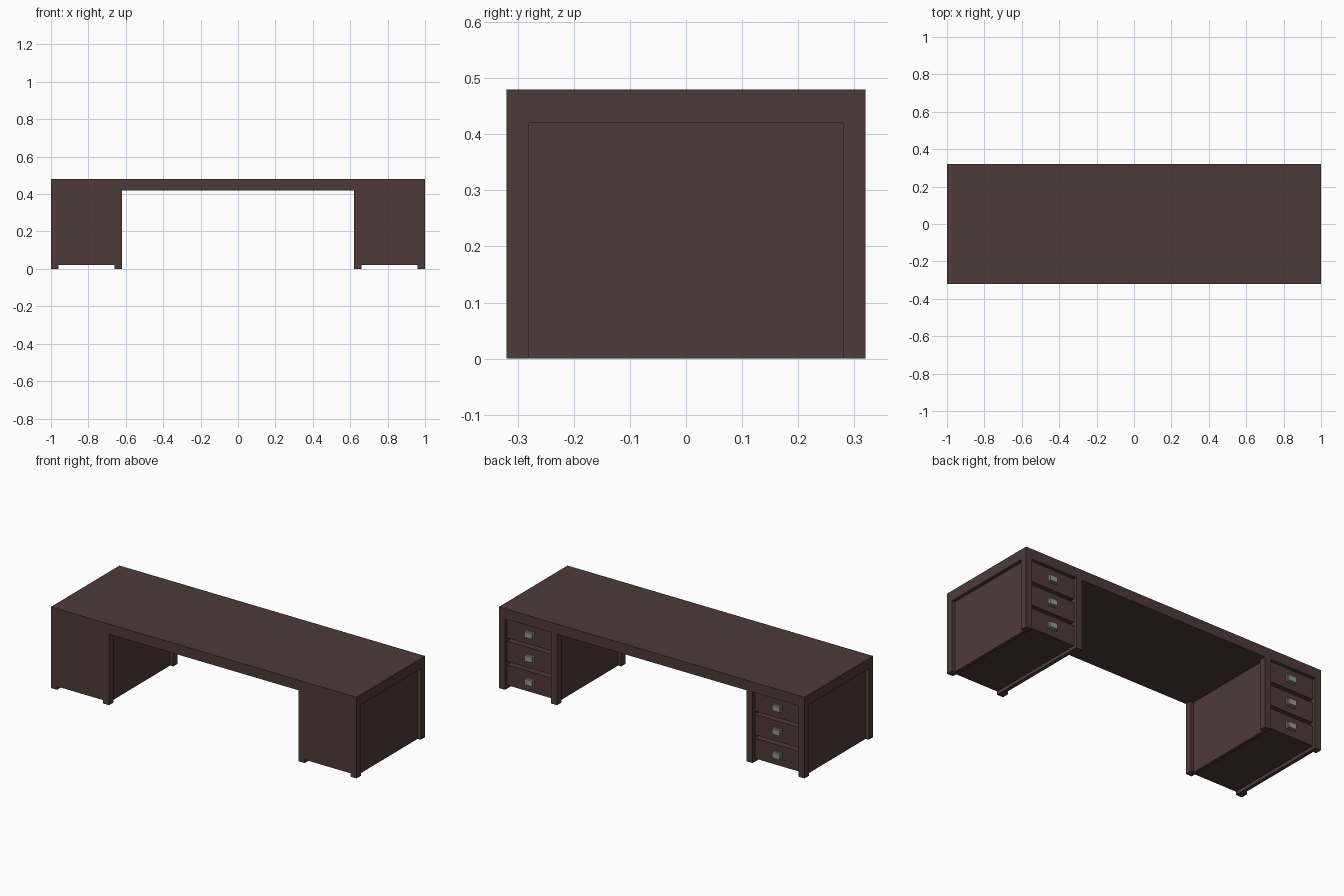
import bpy
from mathutils import Vector

cube = bpy.data.objects.get("Cube")
if cube:
    bpy.data.objects.remove(cube, do_unlink=True)


def material(name, rgb):
    m = bpy.data.materials.new(name)
    m.use_nodes = True
    m.diffuse_color = (*rgb, 1)
    bsdf = m.node_tree.nodes["Principled BSDF"]
    bsdf.inputs["Base Color"].default_value = (*rgb, 1)
    bsdf.inputs["Roughness"].default_value = 0.6
    return m


wood = material("dark wood", (0.076, 0.042, 0.041))
metal = material("brushed metal", (0.30, 0.32, 0.29))


def box(name, x, y, z, mat=wood):
    """Box from (min, max) pairs, with its origin at its centre."""
    centre = Vector([(a + b) / 2 for a, b in (x, y, z)])
    corners = [Vector((i, j, k)) - centre for i in x for j in y for k in z]
    faces = [(0, 1, 3, 2), (4, 6, 7, 5), (0, 4, 5, 1),
             (2, 3, 7, 6), (0, 2, 6, 4), (1, 5, 7, 3)]
    mesh = bpy.data.meshes.new(name)
    mesh.from_pydata(corners, [], faces)
    mesh.materials.append(mat)
    obj = bpy.data.objects.new(name, mesh)
    obj.location = centre
    bpy.context.collection.objects.link(obj)
    return obj


# Overall sizes
HALF_W, HALF_D, TOP, UNDER = 1.0, 0.32, 0.48, 0.42
LEG, RECESS, FLOOR = 0.04, 0.02, 0.02
INNER = 0.62                      # knee-space side of each pedestal
DRAWER_H, DRAWER_GAP = 0.12, 0.02

box("desk_top", (-HALF_W, HALF_W), (-HALF_D, HALF_D), (UNDER, TOP))


def pedestal(side, s):
    def part(name, x, y, z, mat=wood):
        return box(f"{side}_{name}", tuple(sorted((s * x[0], s * x[1]))), y, z, mat)

    x_in, x_out = INNER + LEG, HALF_W - LEG
    # Corner legs
    for where, x in (("inner", (INNER, x_in)), ("outer", (x_out, HALF_W))):
        part(f"{where}_front_leg", x, (-HALF_D, -HALF_D + LEG), (0, UNDER))
        part(f"{where}_back_leg", x, (HALF_D - LEG, HALF_D), (0, UNDER))
    # Recessed side panels between the legs
    for where, x in (("inner", (INNER + RECESS, x_in)),
                     ("outer", (x_out, HALF_W - RECESS))):
        part(f"{where}_side_panel", x, (-HALF_D + LEG, HALF_D - LEG), (0, UNDER))
    # Closed front, flush with the legs, and the carcass behind it
    part("front_panel", (x_in, x_out), (-HALF_D, -HALF_D + LEG), (FLOOR, UNDER))
    part("carcass", (x_in, x_out), (-HALF_D + LEG, 0.24), (FLOOR, UNDER))

    # Three drawers with metal pulls
    face_y = HALF_D - RECESS
    cx = (x_in + x_out) / 2
    for i in range(3):
        z0 = FLOOR + i * (DRAWER_H + DRAWER_GAP)
        part(f"drawer_{i + 1}", (x_in, x_out), (0.24, face_y), (z0, z0 + DRAWER_H))
        zc = z0 + DRAWER_H / 2
        part(f"pull_plate_{i + 1}", (cx - 0.03, cx + 0.03),
             (face_y, face_y + 0.006), (zc - 0.02, zc + 0.02), metal)
        part(f"pull_grip_{i + 1}", (cx - 0.024, cx + 0.024),
             (face_y + 0.006, face_y + 0.018), (zc - 0.016, zc + 0.016), metal)


pedestal("left", 1)
pedestal("right", -1)
